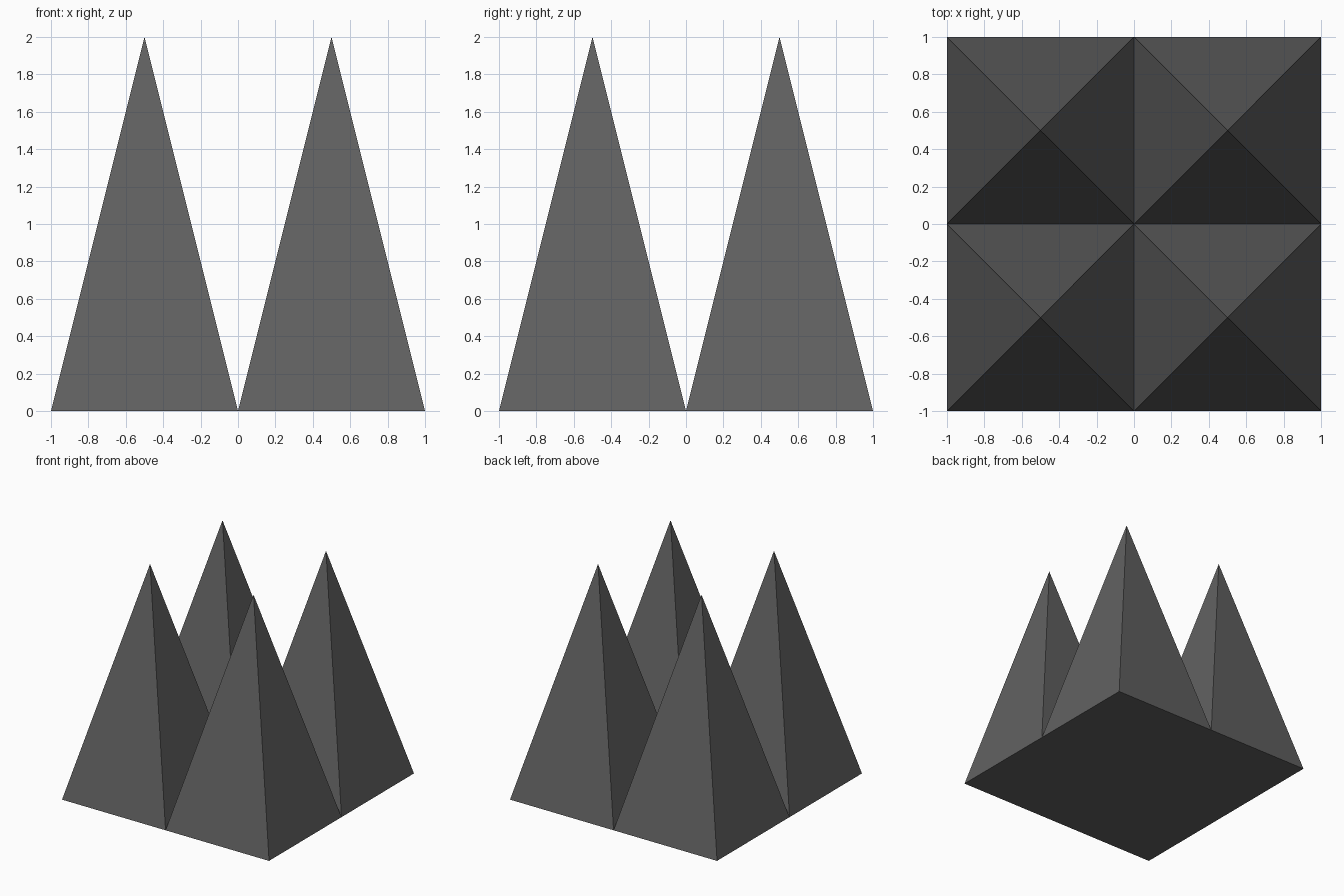
import bpy
import bmesh
import math
from mathutils import Matrix

if "Cube" in bpy.data.objects:
    bpy.data.objects.remove(bpy.data.objects["Cube"])

grey = bpy.data.materials.new("dark grey")
grey.diffuse_color = (0.12, 0.12, 0.12, 1)
grey.use_nodes = True
grey.node_tree.nodes["Principled BSDF"].inputs["Base Color"].default_value = grey.diffuse_color


def pyramid(name, x, y, side=1.0, height=2.0):
    """Square pyramid standing on z = 0, sides parallel to the axes."""
    bm = bmesh.new()
    place = Matrix.Translation((x, y, height / 2)) @ Matrix.Rotation(math.pi / 4, 4, 'Z')
    bmesh.ops.create_cone(bm, cap_ends=True, segments=4,
                          radius1=side / math.sqrt(2), radius2=0,
                          depth=height, matrix=place)
    bmesh.ops.remove_doubles(bm, verts=bm.verts, dist=1e-5)
    bmesh.ops.recalc_face_normals(bm, faces=bm.faces)
    mesh = bpy.data.meshes.new(name)
    bm.to_mesh(mesh)
    bm.free()
    mesh.materials.append(grey)
    bpy.context.collection.objects.link(bpy.data.objects.new(name, mesh))


# Two by two grid of spikes, touching along their base edges
for row, y in (("front", -0.5), ("back", 0.5)):
    for column, x in (("left", -0.5), ("right", 0.5)):
        pyramid(f"{row}_{column}_spike", x, y)
